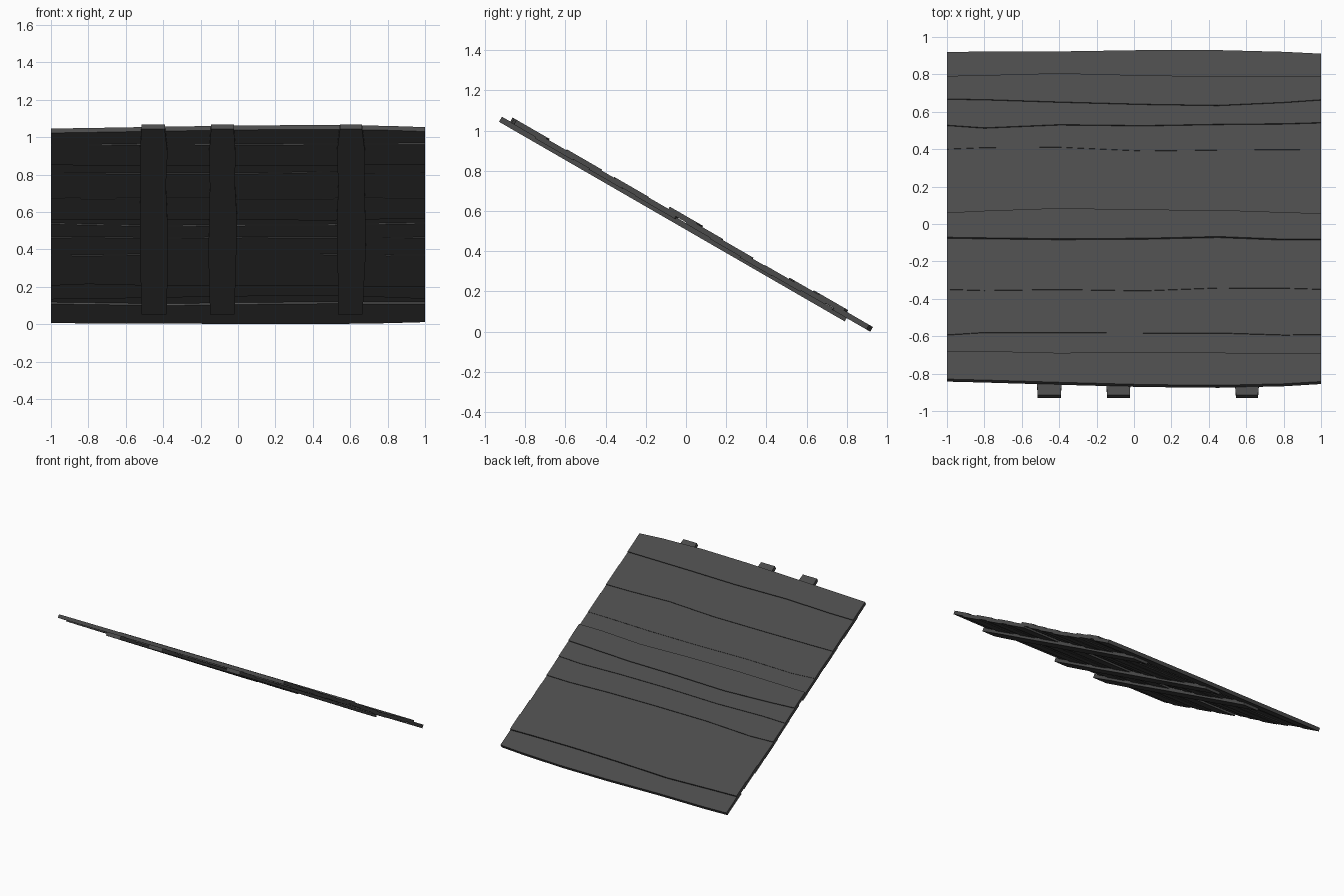
import bpy, bmesh, math, random
from mathutils import Matrix, Vector

if "Cube" in bpy.data.objects:
    bpy.data.objects.remove(bpy.data.objects["Cube"])

random.seed(4)
ANGLE = math.radians(30)
C = math.cos(ANGLE)
TILT = Matrix.Translation((0, 0, 0.53)) @ Matrix.Rotation(-ANGLE, 4, 'X')

# dark weathered wood
WOOD = bpy.data.materials.new("dark_wood")
WOOD.diffuse_color = (0.07, 0.07, 0.07, 1)
WOOD.use_nodes = True
WOOD.node_tree.nodes["Principled BSDF"].inputs["Base Color"].default_value = WOOD.diffuse_color


def board(name, side_a, side_b, bottom, top):
    """Prism between two wavy edges, laid out flat and then tilted."""
    n = len(side_a)
    verts = [(x, y, z) for z in (bottom, top) for side in (side_a, side_b) for x, y in side]
    faces = []
    a0, b0, a1, b1 = 0, n, 2 * n, 3 * n
    for i in range(n - 1):
        j = i + 1
        faces += [(a1 + i, b1 + i, b1 + j, a1 + j), (a0 + i, a0 + j, b0 + j, b0 + i),
                  (a0 + i, a1 + i, a1 + j, a0 + j), (b0 + i, b0 + j, b1 + j, b1 + i)]
    faces += [(a0, b0, b1, a1), (a0 + n - 1, a1 + n - 1, b1 + n - 1, b0 + n - 1)]
    me = bpy.data.meshes.new(name)
    me.from_pydata([TILT @ Vector(v) for v in verts], [], faces)
    bm = bmesh.new()
    bm.from_mesh(me)
    bmesh.ops.recalc_face_normals(bm, faces=bm.faces)
    bm.to_mesh(me)
    bm.free()
    me.materials.append(WOOD)
    ob = bpy.data.objects.new(name, me)
    bpy.context.collection.objects.link(ob)
    return ob


# seams between planks (seen from above) and height of each plank's top face
seams = [-0.842, -0.68, -0.583, -0.42, -0.345, -0.188, -0.068, 0.075,
         0.185, 0.332, 0.403, 0.533, 0.655, 0.802, 0.92]
tops = [0.037, 0.030, 0.035, 0.030, 0.034, 0.031, 0.044,
        0.037, 0.032, 0.026, 0.029, 0.036, 0.042, 0.031]
THICK = 0.027
xs = [-1, -0.8, -0.4, 0.05, 0.45, 0.8, 1]

# wavy seam lines; the strongest ones follow the visible outline
waves = [[random.uniform(-0.009, 0.009) for _ in xs] for _ in seams]
waves[0] = [0.017, 0.012, 0, -0.012, -0.016, -0.008, 0.004]
waves[-1] = [-0.004, 0, 0, 0.007, 0.007, -0.002, -0.012]
waves[12] = [0.018, 0.015, 0.002, -0.01, -0.016, 0, 0.014]
waves[11] = [0, -0.014, 0.003, -0.002, 0.005, 0.008, 0.014]
waves[10] = [0.002, 0.01, 0.012, -0.008, -0.003, -0.001, -0.003]
waves[7] = [-0.01, 0, 0.014, 0.006, 0.004, -0.008, -0.014]


def seam_line(k, height, shift=0.0):
    return [(x, (seams[k] + w - height * 0.5) / C + shift) for x, w in zip(xs, waves[k])]


# planks: the lower one of two neighbours tucks under the higher one
count = len(tops)
for i, top in enumerate(tops):
    up = -0.05 if i > 0 and tops[i - 1] > top else 0
    down = 0.05 if i < count - 1 and tops[i + 1] > top else 0
    h_up = max(top, tops[i - 1]) if i else top
    h_down = max(top, tops[i + 1]) if i < count - 1 else top - THICK / 2
    board(f"plank_{i + 1}", seam_line(i, h_up, up), seam_line(i + 1, h_down, down), top - THICK, top)

# three battens running down the underside
us = [-1.06, -0.8, -0.45, -0.1, 0.25, 0.6, 0.925]
halves = [0.062, 0.072, 0.068, 0.074, 0.077, 0.070, 0.065]
for k, cx in enumerate((-0.45, -0.082, 0.604)):
    left, right = [], []
    for u, h in zip(us, halves):
        left.append((cx - h + random.uniform(-0.004, 0.004), u))
        right.append((cx + h + random.uniform(-0.004, 0.004), u))
    board(f"batten_{k + 1}", left, right, -0.015, 0.014)

# settle on the ground and centre front to back
pts = [v.co for o in bpy.data.objects for v in o.data.vertices]
low = min(p.z for p in pts)
mid = (min(p.y for p in pts) + max(p.y for p in pts)) / 2
move = Matrix.Translation((0, -mid, -low))
for o in bpy.data.objects:
    o.data.transform(move)
